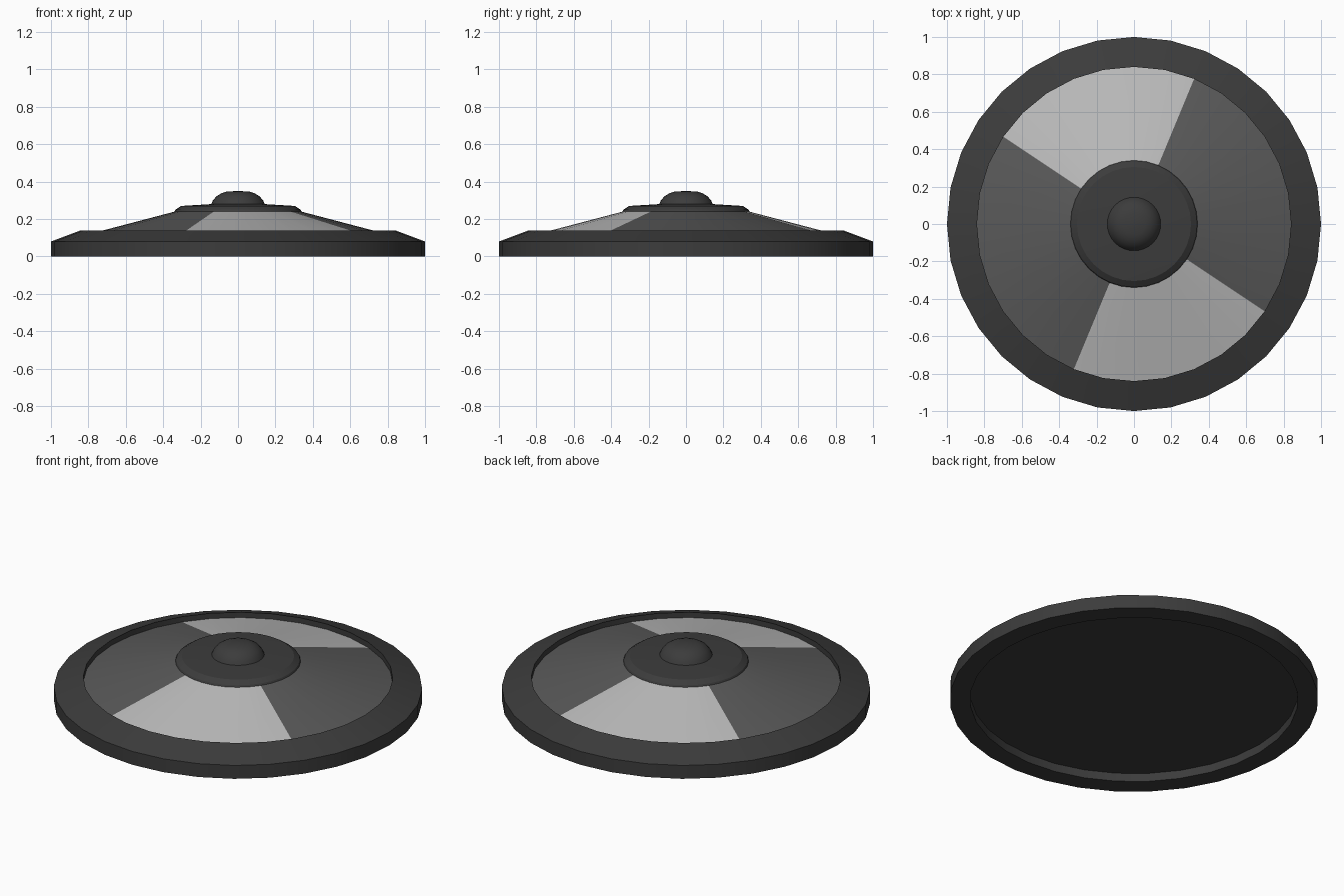
import bpy, bmesh, math

if "Cube" in bpy.data.objects:
    bpy.data.objects.remove(bpy.data.objects["Cube"])

SIDES = 32


def material(name, v):
    m = bpy.data.materials.new(name)
    m.diffuse_color = (v, v, v, 1)
    m.use_nodes = True
    m.node_tree.nodes["Principled BSDF"].inputs["Base Color"].default_value = m.diffuse_color
    return m


def lathe(name, profile, mats, closed=False, pick=None):
    """Revolve (radius, z) points about z; pick(segment) gives the material slot."""
    bm = bmesh.new()
    rings = []
    for r, z in profile:
        if r == 0:
            rings.append([bm.verts.new((0, 0, z))] * SIDES)
        else:
            rings.append([bm.verts.new((r * math.cos(2 * math.pi * i / SIDES),
                                        r * math.sin(2 * math.pi * i / SIDES), z))
                          for i in range(SIDES)])
    pairs = list(zip(rings, rings[1:]))
    if closed:
        pairs.append((rings[-1], rings[0]))
    for a, b in pairs:
        for i in range(SIDES):
            j = (i + 1) % SIDES
            corners = list(dict.fromkeys((a[i], a[j], b[j], b[i])))
            face = bm.faces.new(corners)
            face.material_index = pick(i) if pick else 0
    mesh = bpy.data.meshes.new(name)
    bm.to_mesh(mesh)
    bm.free()
    for m in mats:
        mesh.materials.append(m)
    ob = bpy.data.objects.new(name, mesh)
    bpy.context.collection.objects.link(ob)
    bpy.ops.object.select_all(action='DESELECT')
    ob.select_set(True)
    bpy.context.view_layer.objects.active = ob
    bpy.ops.object.shade_smooth_by_angle(angle=math.radians(25))
    return ob


black = material("black_plastic", 0.045)
dark = material("dark_panel", 0.1)
light = material("light_panel", 0.5)

# Outer rim with bevelled top and recessed underside
lathe("rim", [(0.89, 0), (1, 0), (1, 0.08), (0.84, 0.14), (0.84, 0.05), (0.89, 0.05)],
      [black], closed=True)

# Flat base plate set up inside the rim
lathe("base_plate", [(0, 0.05), (0.89, 0.05)], [black])

# Sloping dish: two opposite light sectors, seven segments each
lathe("dish", [(0.84, 0.108), (0.33, 0.242)], [dark, light],
      pick=lambda i: 1 if 6 <= i % 16 < 13 else 0)

# Central cap with chamfered edge
lathe("cap", [(0.34, 0.24), (0.335, 0.25), (0.305, 0.27), (0.14, 0.28), (0, 0.28)], [black])

# Domed button
lathe("button", [(0.145, 0.275), (0.135, 0.298), (0.115, 0.322), (0.09, 0.337),
                 (0.06, 0.347), (0, 0.35)], [black])
